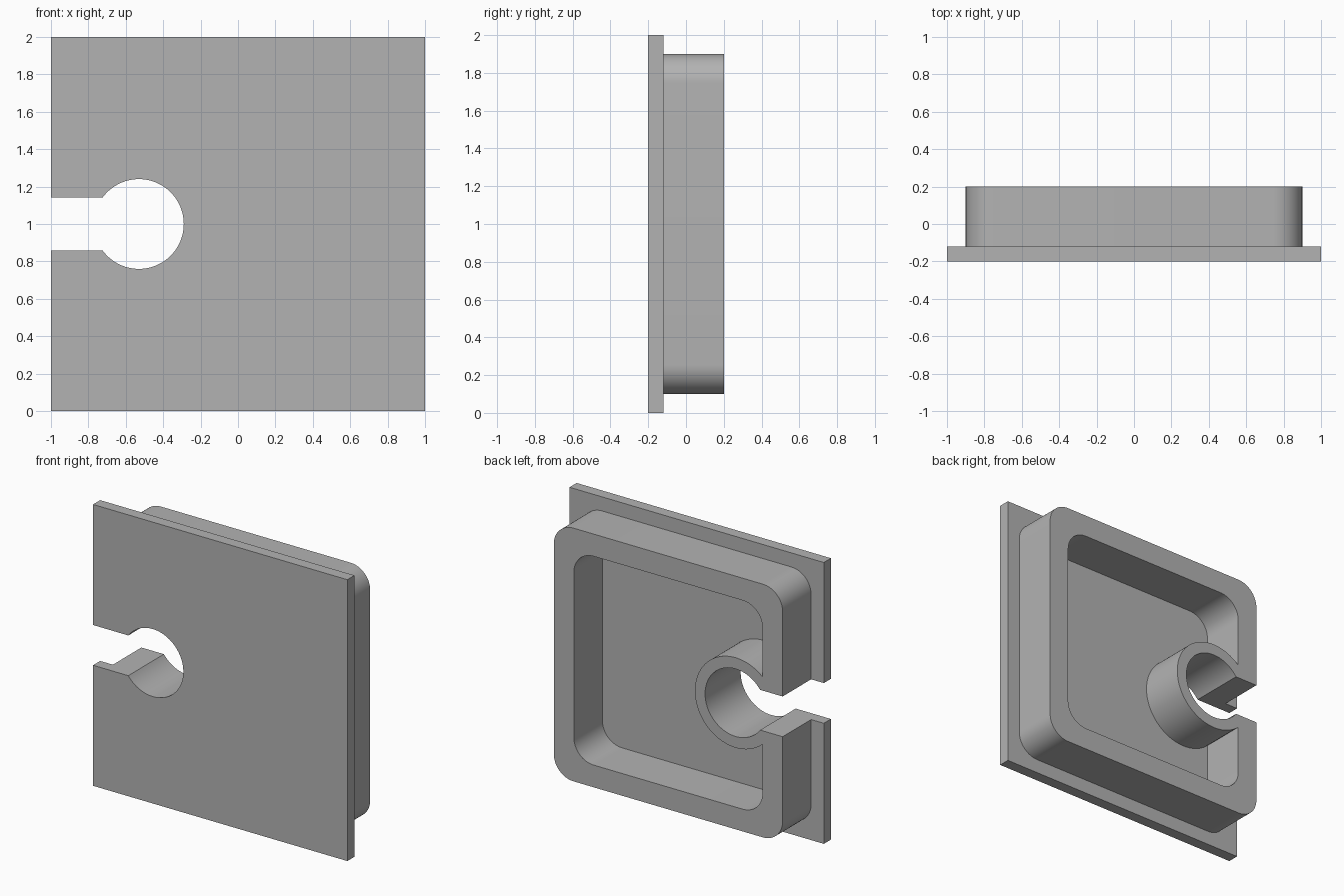
import bpy
import bmesh
from math import asin, cos, sin, pi, radians

old = bpy.data.objects.get("Cube")
if old:
    bpy.data.objects.remove(old, do_unlink=True)

grey = bpy.data.materials.new("plain grey")
grey.use_nodes = True
colour = (0.45, 0.45, 0.45, 1)
grey.diffuse_color = colour
grey.node_tree.nodes["Principled BSDF"].inputs["Base Color"].default_value = colour

MID = 1.0                               # height of the centre line
HOLE_X, HOLE_R, RING_R = -0.53, 0.24, 0.32
SLOT = 0.143                            # half the slot height
FLOOR, BACK = -0.12, 0.2


def arc(cx, cz, r, start, end, steps):
    return [(cx + r * cos(start + (end - start) * i / steps),
             cz + r * sin(start + (end - start) * i / steps)) for i in range(steps + 1)]


def rounded_square(half, r):
    c = half - r
    points = []
    for i, (sx, sz) in enumerate([(1, 1), (-1, 1), (-1, -1), (1, -1)]):
        points += arc(sx * c, MID + sz * c, r, i * pi / 2, (i + 1) * pi / 2, 16)
    return points


def prism(name, profile, y0, y1):
    """Extrude an x-z profile from y0 to y1."""
    bm = bmesh.new()
    face = bm.faces.new([bm.verts.new((x, y0, z)) for x, z in profile])
    ext = bmesh.ops.extrude_face_region(bm, geom=[face])["geom"]
    bmesh.ops.translate(bm, vec=(0, y1 - y0, 0),
                        verts=[g for g in ext if isinstance(g, bmesh.types.BMVert)])
    bmesh.ops.recalc_face_normals(bm, faces=bm.faces)
    mesh = bpy.data.meshes.new(name)
    bm.to_mesh(mesh)
    bm.free()
    mesh.materials.append(grey)
    obj = bpy.data.objects.new(name, mesh)
    bpy.context.collection.objects.link(obj)
    return obj


def combine(target, tool, operation):
    """Apply a boolean and remove the tool."""
    tool.hide_render = True
    mod = target.modifiers.new(operation, "BOOLEAN")
    mod.operation, mod.solver, mod.object = operation, "EXACT", tool
    bpy.context.view_layer.objects.active = target
    bpy.ops.object.modifier_apply(modifier=mod.name)
    bpy.data.objects.remove(tool, do_unlink=True)


# Square front plate with a raised rounded block behind it
cover = prism("cover_plate", [(-1, 0), (1, 0), (1, 2), (-1, 2)], -BACK, FLOOR)
combine(cover, prism("rim_block", rounded_square(0.9, 0.155), -0.16, BACK), "UNION")

# Hollow the block, leaving the rim and the collar round the hole
cavity = prism("cavity", rounded_square(0.742, 0.155), FLOOR, 0.3)
collar = prism("collar", arc(HOLE_X, MID, RING_R, 0, 2 * pi, 96)[:-1], -0.3, 0.4)
combine(cavity, collar, "DIFFERENCE")
combine(cover, cavity, "DIFFERENCE")

# Keyhole: round hole with a slot open to the side edge
a = pi - asin(SLOT / HOLE_R)
keyhole = arc(HOLE_X, MID, HOLE_R, -a, a, 80) + [(-1.2, MID + SLOT), (-1.2, MID - SLOT)]
combine(cover, prism("keyhole", keyhole, -0.5, 0.5), "DIFFERENCE")

bpy.ops.object.select_all(action="DESELECT")
cover.select_set(True)
bpy.context.view_layer.objects.active = cover
bpy.ops.object.shade_smooth_by_angle(angle=radians(30))
